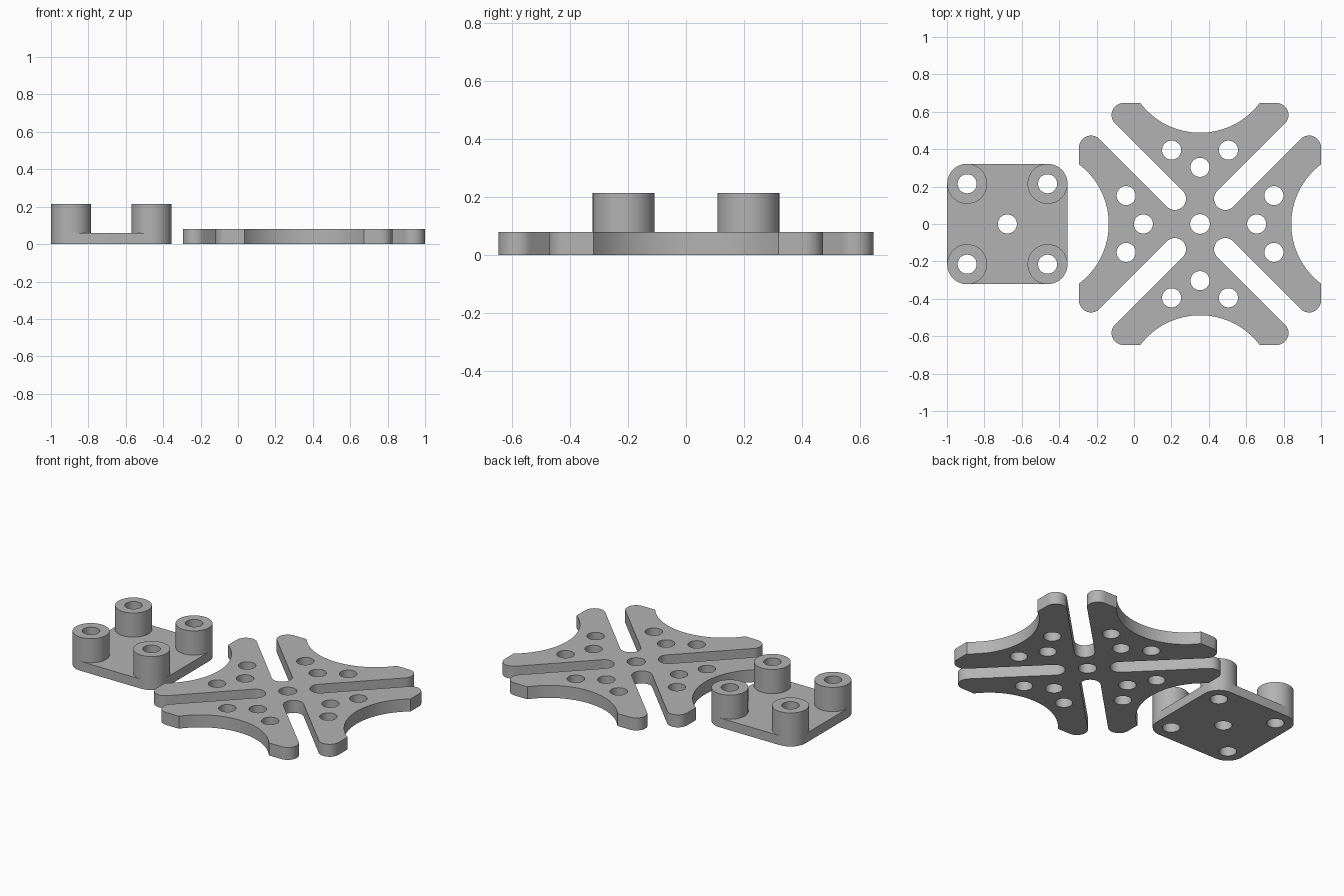
import bpy
import bmesh
from math import cos, sin, radians
from mathutils import Matrix, Vector

cube = bpy.data.objects.get("Cube")
if cube:
    bpy.data.objects.remove(cube, do_unlink=True)

GREY = (0.45, 0.45, 0.45, 1)
grey = bpy.data.materials.new("plain grey")
grey.use_nodes = True
grey.diffuse_color = GREY
grey.node_tree.nodes["Principled BSDF"].inputs["Base Color"].default_value = GREY


def arc(cx, cy, r, start, end, n):
    """Points along an arc, angles in degrees."""
    steps = [radians(start + (end - start) * i / n) for i in range(n + 1)]
    return [Vector((cx + r * cos(a), cy + r * sin(a))) for a in steps]


def circle(cx, cy, r, n=48):
    return arc(cx, cy, r, 0, 360, n)[:-1]


def turned(points, quarter):
    rot = Matrix.Rotation(radians(90 * quarter), 2)
    return [rot @ p for p in points]


def plate(name, loops, centre, z0, z1, open_bottom=False):
    """Extrude an outline with holes into a solid plate."""
    curve = bpy.data.curves.new(name, "CURVE")
    curve.dimensions = "2D"
    curve.fill_mode = "BOTH"
    curve.extrude = (z1 - z0) / 2
    for loop in loops:
        spline = curve.splines.new("POLY")
        spline.points.add(len(loop) - 1)
        for point, p in zip(spline.points, loop):
            point.co = (p.x, p.y, 0, 1)
        spline.use_cyclic_u = True
    helper = bpy.data.objects.new(name + " outline", curve)
    bpy.context.collection.objects.link(helper)
    graph = bpy.context.evaluated_depsgraph_get()
    mesh = bpy.data.meshes.new_from_object(helper.evaluated_get(graph))
    bpy.data.objects.remove(helper, do_unlink=True)

    bm = bmesh.new()
    bm.from_mesh(mesh)
    bmesh.ops.remove_doubles(bm, verts=bm.verts, dist=1e-5)
    bmesh.ops.recalc_face_normals(bm, faces=bm.faces)
    if open_bottom:
        hidden = [f for f in bm.faces if f.normal.z < -0.9]
        bmesh.ops.delete(bm, geom=hidden, context="FACES")
    bm.to_mesh(mesh)
    bm.free()

    mesh.materials.clear()
    mesh.materials.append(grey)
    obj = bpy.data.objects.new(name, mesh)
    obj.location = (centre[0], centre[1], (z0 + z1) / 2)
    bpy.context.collection.objects.link(obj)
    bpy.ops.object.select_all(action="DESELECT")
    obj.select_set(True)
    bpy.context.view_layer.objects.active = obj
    bpy.ops.object.shade_smooth_by_angle(angle=radians(30))
    return obj


HOLE = 0.051

# Cross plate: one arm with its slot end, repeated four times
arm = (arc(0.583, -0.409, 0.064, 225, 360, 12)
       + arc(0.888, 0, 0.4, 233, 127, 32)
       + arc(0.583, 0.409, 0.064, 0, 135, 12)
       + arc(0.135, 0.135, 0.06, -45, -225, 16))
outline = [p for q in range(4) for p in turned(arm, q)]
arm_holes = [circle(x, y, HOLE) for x, y in ((0.303, 0), (0.395, 0.152), (0.395, -0.152))]
holes = [turned(h, q) for q in range(4) for h in arm_holes]
plate("cross_plate", [outline, circle(0, 0, 0.053)] + holes, (0.353, 0), 0, 0.08)

# Square base with rounded corners and five through holes
BASE_X, POST, R = -0.677, 0.215, 0.107
corner = arc(POST, POST, R, 0, 90, 12)
outline = [p for q in range(4) for p in turned(corner, q)]
post_spots = [(sx * POST, sy * POST) for sx in (-1, 1) for sy in (-1, 1)]
holes = [circle(x, y, HOLE) for x, y in post_spots + [(0, 0)]]
plate("base_plate", [outline] + holes, (BASE_X, 0), 0, 0.06)

# Hollow posts standing on the corners of the base
for x, y in post_spots:
    name = ("back" if y > 0 else "front") + ("_left" if x > 0 else "_right") + "_post"
    plate(name, [circle(0, 0, R), circle(0, 0, HOLE)], (BASE_X + x, y), 0.06, 0.215, True)
